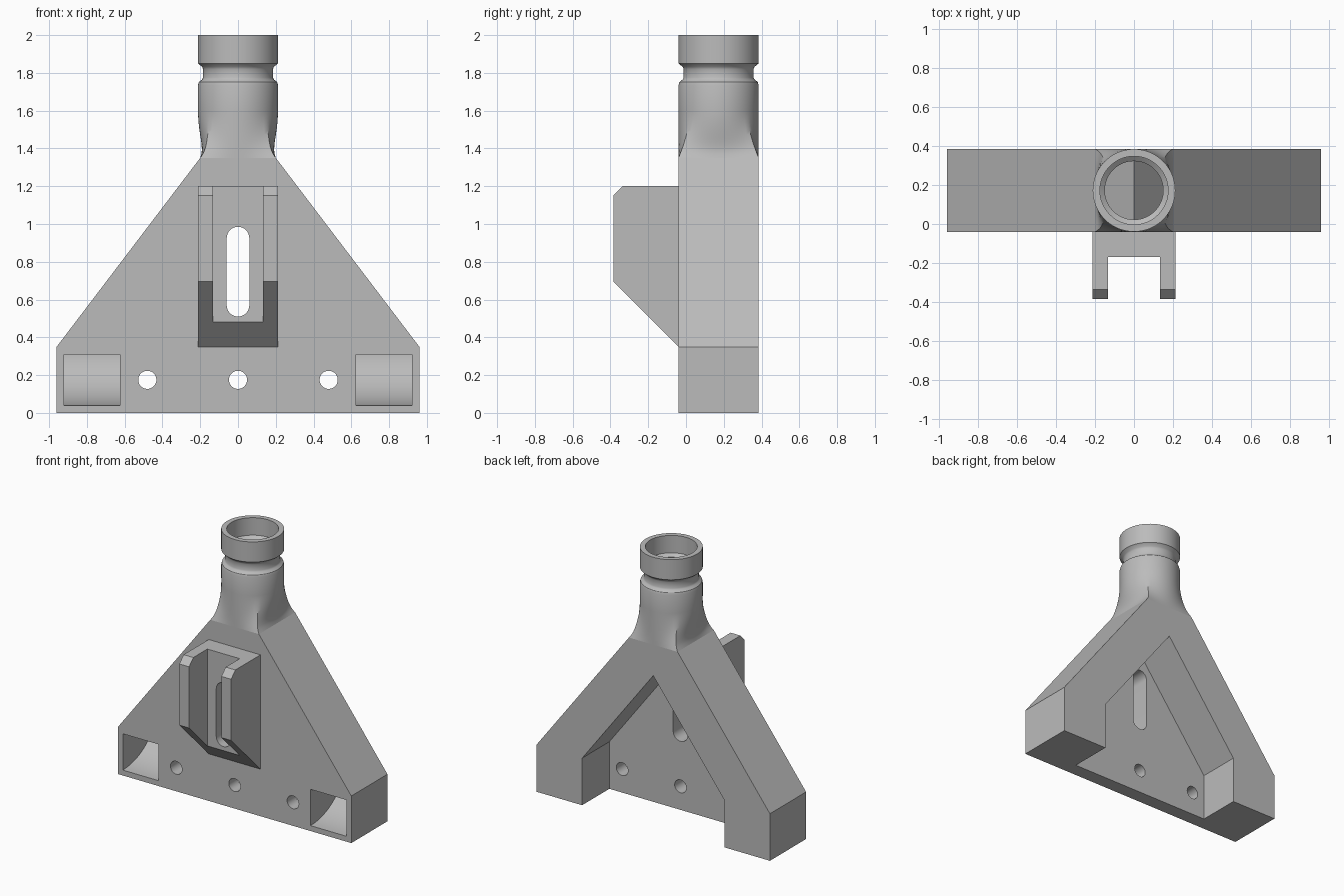
import bpy, bmesh, math
from mathutils import Vector

cube = bpy.data.objects.get("Cube")
if cube:
    bpy.data.objects.remove(cube, do_unlink=True)

grey = bpy.data.materials.new("plain grey")
grey.use_nodes = True
grey.diffuse_color = (0.5, 0.5, 0.5, 1)
grey.node_tree.nodes["Principled BSDF"].inputs["Base Color"].default_value = (0.5, 0.5, 0.5, 1)

FRONT, BACK, PLATE = -0.04, 0.385, 0.065
MID = (FRONT + BACK) / 2
SHOULDER = 1.35


def make(name, bm):
    bmesh.ops.recalc_face_normals(bm, faces=bm.faces)
    mesh = bpy.data.meshes.new(name)
    bm.to_mesh(mesh)
    bm.free()
    obj = bpy.data.objects.new(name, mesh)
    mesh.materials.append(grey)
    bpy.context.collection.objects.link(obj)
    return obj


def loft(name, rings):
    """Skin closed rings of equal length and cap both ends."""
    bm = bmesh.new()
    loops = [[bm.verts.new(p) for p in ring] for ring in rings]
    n = len(loops[0])
    for a, b in zip(loops, loops[1:]):
        for i in range(n):
            j = (i + 1) % n
            bm.faces.new((a[i], a[j], b[j], b[i]))
    bm.faces.new(loops[0])
    bm.faces.new(loops[-1])
    return make(name, bm)


def prism_y(name, pts, y0, y1):
    return loft(name, [[(x, y, z) for x, z in pts] for y in (y0, y1)])


def prism_x(name, pts, x0, x1):
    return loft(name, [[(x, y, z) for y, z in pts] for x in (x0, x1)])


def mirrored(half):
    """Complete a left-right symmetric outline."""
    return half + [(-x, z) for x, z in reversed(half) if x]


def circle(r, z, n=64):
    return [(r * math.cos(math.tau * i / n), MID + r * math.sin(math.tau * i / n), z)
            for i in range(n)]


def cut(obj, cutters):
    bpy.context.view_layer.objects.active = obj
    for c in cutters:
        c.hide_render = True
        mod = obj.modifiers.new("cut", 'BOOLEAN')
        mod.operation, mod.solver, mod.object = 'DIFFERENCE', 'EXACT', c
        bpy.ops.object.modifier_apply(modifier=mod.name)


# Main body: triangular block with a low straight foot
body = prism_y("duct_body", mirrored([(0.96, 0), (0.96, 0.35), (0.2, SHOULDER)]), FRONT, BACK)

# Neck: rounded square shoulder blending into a grooved round collar
N = 64


def shoulder_ring(z, half_width, square):
    ring = []
    for i in range(N):
        a = math.tau * i / N
        c, s = math.cos(a), math.sin(a)
        k = 1 / max(abs(c), abs(s))
        f = 1 + (k - 1) * square
        ring.append((half_width * c * f, MID + 0.2125 * s * f, z))
    return ring


rings = []
STEPS = 12
for i in range(STEPS + 1):
    t = 1 - i / STEPS
    width = 0.2115 - 0.045 * t * t + 0.0335 * t ** 6
    rings.append(shoulder_ring(SHOULDER + 0.25 * (1 - t), width, t ** 1.7))
for r, z in [(0.212, 1.735), (0.207, 1.752), (0.19, 1.765), (0.185, 1.775),
             (0.185, 1.82), (0.19, 1.832), (0.212, 1.85), (0.212, 2)]:
    rings.append(circle(r, z))
neck = loft("neck_collar", rings)

# Bracket: two cheeks and a back wall
bracket = prism_x("front_bracket", [(FRONT, 0.35), (-0.385, 0.695), (-0.385, 1.15),
                                    (-0.335, 1.2), (FRONT, 1.2)], -0.213, 0.213)

# Cutters: rear recess, bracket channel, long slot
recess = prism_y("recess_cutter", mirrored([(0, 1.12), (0.585, 0.35), (0.585, -0.1)]), PLATE, 0.6)
channel = prism_y("channel_cutter", mirrored([(0.133, 0), (0.133, 1.5)]), -0.6, -0.17)
arc = [math.pi * i / 16 for i in range(17)]
slot_pts = [(0.06 * math.cos(a), 0.925 + 0.06 * math.sin(a)) for a in arc]
slot_pts += [(-0.06 * math.cos(a), 0.57 - 0.06 * math.sin(a)) for a in arc]
slot = prism_y("slot_cutter", slot_pts, -0.6, 0.3)

# Cutters: forked air passage and round bore
fork = prism_y("fork_cutter", mirrored([(0, 1.186), (0.625, 0.363), (0.625, 0.32), (0.92, 0.32),
                                        (0.92, 0.337), (0.15, 1.35), (0.15, 1.38)]), 0, 0.345)
bore = loft("bore_cutter", [circle(r, z) for r, z in
                            [(0.15, 1.33), (0.15, 1.85), (0.175, 1.87), (0.175, 2.1)]])

# Cutters: curved outlets and bolt holes
quarter = [math.pi / 2 * i / 16 for i in range(17)]
outlet = [(FRONT + 0.385 * math.sin(a), 0.33 - 0.29 * math.cos(a)) for a in quarter]
outlet = [(-0.2, 0.04)] + outlet + [(0, 0.33), (0, 0.31), (-0.2, 0.31)]
outlets = [prism_x("outlet_cutter", outlet, *span) for span in ((0.625, 0.92), (-0.92, -0.625))]
holes = []
for x in (-0.48, 0, 0.48):
    pts = [(x + 0.048 * math.cos(math.tau * i / 32), 0.175 + 0.048 * math.sin(math.tau * i / 32))
           for i in range(32)]
    holes.append(prism_y("hole_cutter", pts, -0.3, 0.3))

cut(body, [recess, slot, fork, bore] + outlets + holes)
cut(neck, [bore, fork])
cut(bracket, [channel, slot])
for c in [recess, channel, slot, fork, bore] + outlets + holes:
    bpy.data.objects.remove(c, do_unlink=True)

# Smooth the round surfaces, keep the corners crisp
for obj in (body, neck, bracket):
    bpy.ops.object.select_all(action='DESELECT')
    obj.select_set(True)
    bpy.context.view_layer.objects.active = obj
    bpy.ops.object.shade_smooth_by_angle(angle=math.radians(30))
